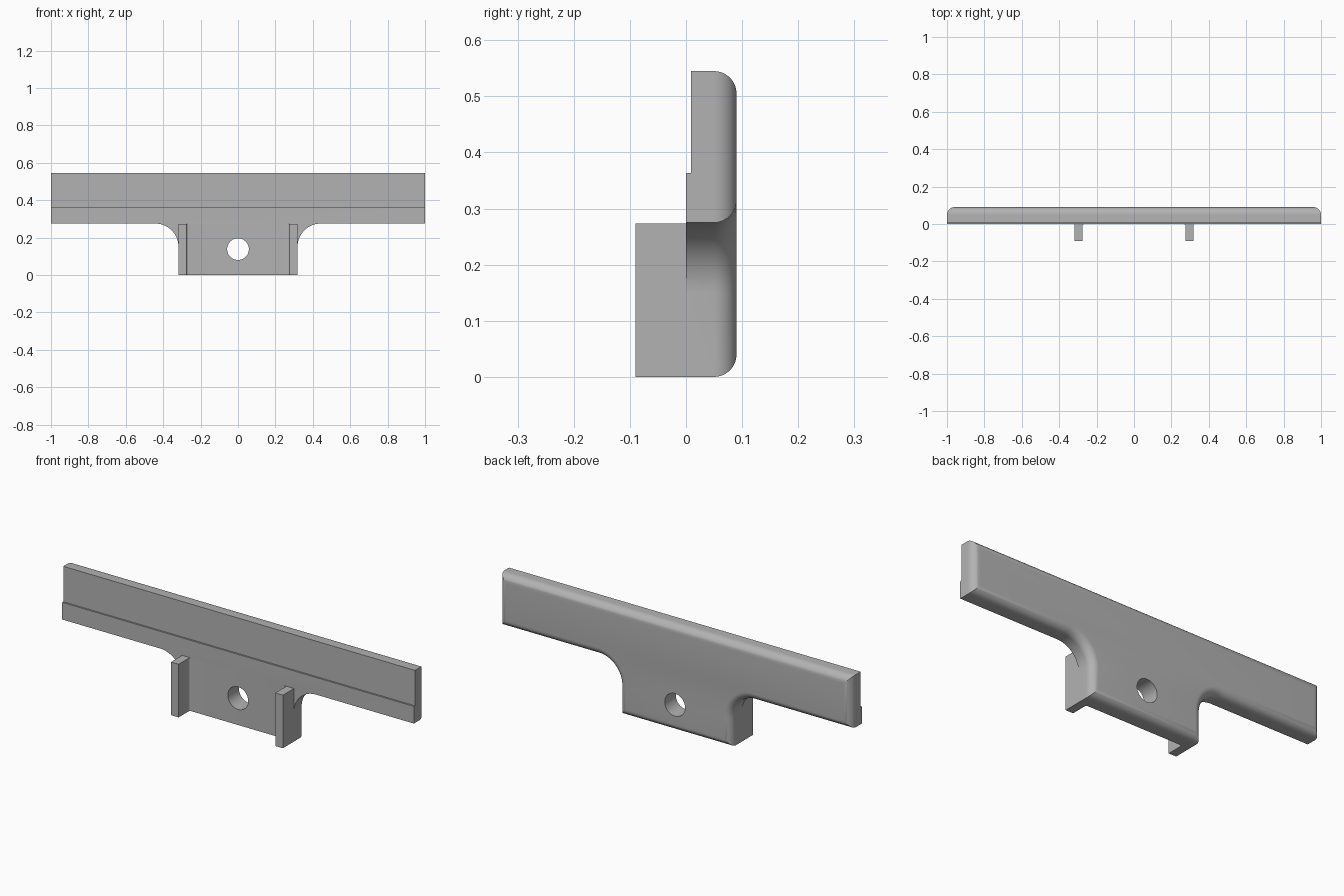
import bpy, bmesh
from math import sin, cos, pi

cube = bpy.data.objects.get("Cube")
if cube:
    bpy.data.objects.remove(cube, do_unlink=True)

# Main dimensions
TOP, BAR_BOTTOM, STEP_Z = 0.545, 0.275, 0.363
TAB_X, FILLET = 0.318, 0.125
BACK, ROUND = 0.09, 0.04

grey = bpy.data.materials.new("plain_grey")
grey.use_nodes = True
grey.diffuse_color = (0.45, 0.45, 0.45, 1)
grey.node_tree.nodes["Principled BSDF"].inputs["Base Color"].default_value = grey.diffuse_color


def finish(name, bm):
    bmesh.ops.recalc_face_normals(bm, faces=bm.faces)
    mesh = bpy.data.meshes.new(name)
    bm.to_mesh(mesh)
    bm.free()
    mesh.materials.append(grey)
    obj = bpy.data.objects.new(name, mesh)
    bpy.context.collection.objects.link(obj)
    return obj


def loft(name, rings):
    """Skin a stack of matching closed rings and cap both ends."""
    bm = bmesh.new()
    loops = [[bm.verts.new(p) for p in ring] for ring in rings]
    n = len(loops[0])
    for a, b in zip(loops, loops[1:]):
        for i in range(n):
            j = (i + 1) % n
            bm.faces.new((a[i], a[j], b[j], b[i]))
    bm.faces.new(loops[0])
    bm.faces.new(loops[-1])
    return finish(name, bm)


def prism(name, outline, z0, z1):
    return loft(name, [[(x, y, z) for x, y in outline] for z in (z0, z1)])


def combine(target, tool, operation):
    mod = target.modifiers.new(tool.name, "BOOLEAN")
    mod.operation, mod.solver, mod.object = operation, "EXACT", tool
    bpy.context.view_layer.objects.active = target
    bpy.ops.object.modifier_apply(modifier=mod.name)
    bpy.data.objects.remove(tool, do_unlink=True)


def t_outline(inset, y):
    """T-shaped outline with filleted inner corners, shrunk by inset."""
    cx, cz = TAB_X + FILLET, BAR_BOTTOM - FILLET
    r = FILLET + inset
    half = [(TAB_X - inset, inset)]
    for i in range(17):
        a = pi - i / 16 * pi / 2
        half.append((cx + r * cos(a), cz + r * sin(a)))
    half += [(1 - inset, BAR_BOTTOM + inset), (1 - inset, TOP - inset)]
    outline = half + [(-x, z) for x, z in reversed(half)]
    return [(x, y, z) for x, z in outline]


# Plate with rounded back edges
rings = [t_outline(0, 0)]
for i in range(11):
    a = i / 10 * pi / 2
    rings.append(t_outline(ROUND * (1 - cos(a)), BACK - ROUND + ROUND * sin(a)))
plate = loft("bracket_plate", rings)

# Shallow step across the upper front
step = prism("step_cutter", [(-1.1, -0.1), (1.1, -0.1), (1.1, 0.009), (-1.1, 0.009)], STEP_Z, 0.7)
combine(plate, step, "DIFFERENCE")

# Round bolt hole
hole = []
for i in range(48):
    a = i / 48 * 2 * pi
    hole.append((0.058 * cos(a), 0.138 + 0.058 * sin(a)))
cutter = loft("hole_cutter", [[(x, y, z) for x, z in hole] for y in (-0.2, 0.2)])
combine(plate, cutter, "DIFFERENCE")

# Front ribs with a small inner root fillet
INNER, ROOT = 0.275, 0.01
for side, label in ((1, "left"), (-1, "right")):
    profile = [(TAB_X, 0.02), (TAB_X, -BACK), (INNER, -BACK)]
    for i in range(7):
        a = i / 6 * pi / 2
        profile.append((INNER - ROOT + ROOT * cos(a), -ROOT + ROOT * sin(a)))
    profile.append((INNER - ROOT, 0.02))
    rib = prism(label + "_rib", [(side * x, y) for x, y in profile], 0, 0.273)
    combine(plate, rib, "UNION")

bpy.ops.object.select_all(action="DESELECT")
plate.select_set(True)
bpy.context.view_layer.objects.active = plate
bpy.ops.object.shade_smooth_by_angle(angle=pi / 6)
